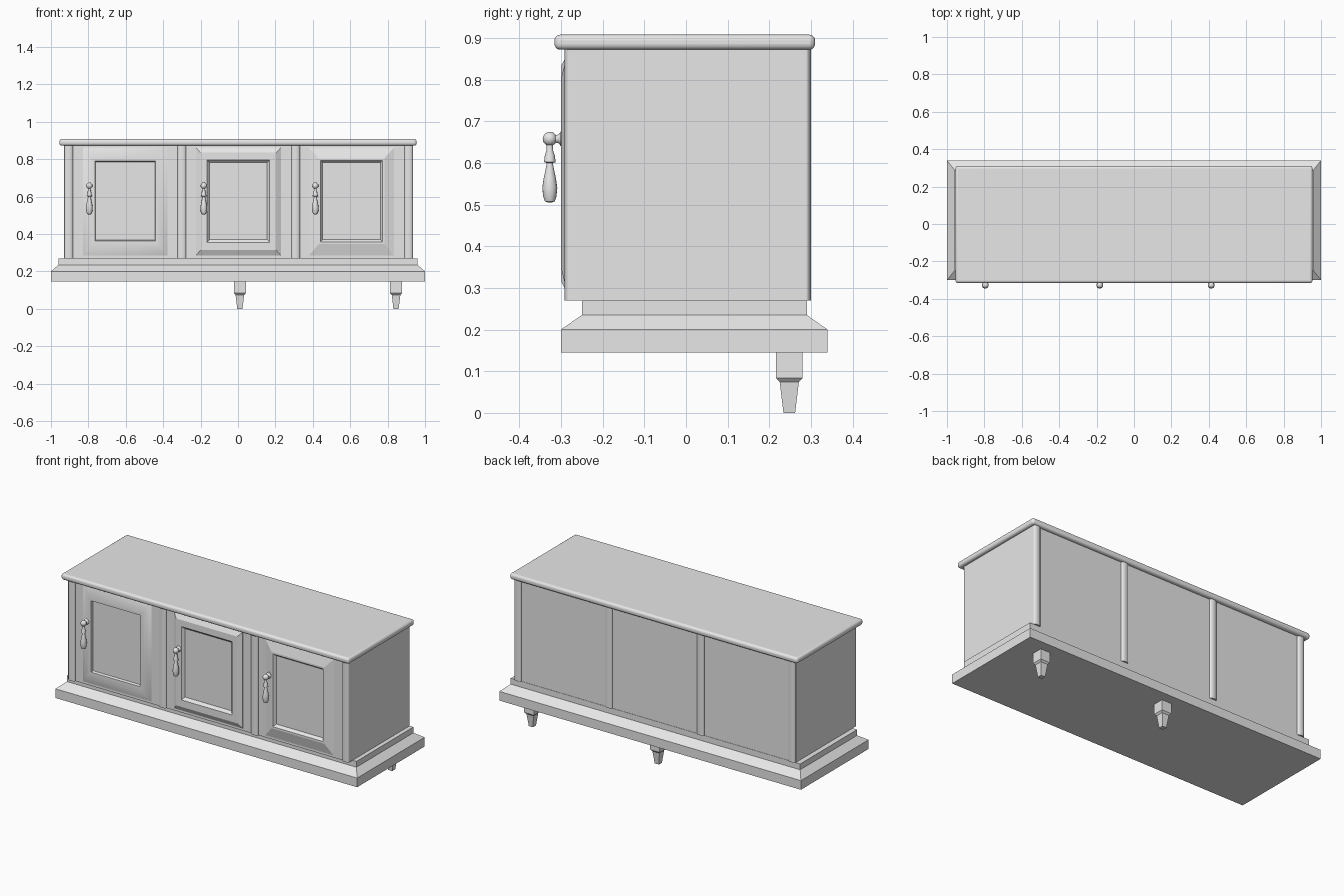
import bpy, bmesh, math
from mathutils import Matrix, Vector

cube = bpy.data.objects.get("Cube")
if cube:
    bpy.data.objects.remove(cube)

grey = bpy.data.materials.new("plain grey")
grey.use_nodes = True
grey.diffuse_color = (0.8, 0.8, 0.8, 1)
grey.node_tree.nodes["Principled BSDF"].inputs["Base Color"].default_value = (0.8, 0.8, 0.8, 1)


def finish(name, bm, smooth=None):
    """Turn a bmesh into a named object, optionally smooth below an angle."""
    bmesh.ops.recalc_face_normals(bm, faces=bm.faces)
    mesh = bpy.data.meshes.new(name)
    bm.to_mesh(mesh)
    bm.free()
    mesh.materials.append(grey)
    obj = bpy.data.objects.new(name, mesh)
    bpy.context.collection.objects.link(obj)
    if smooth:
        bpy.ops.object.select_all(action="DESELECT")
        obj.select_set(True)
        bpy.context.view_layer.objects.active = obj
        bpy.ops.object.shade_smooth_by_angle(angle=math.radians(smooth))
    return obj


def skin(bm, rings, cap_start=True, cap_end=True):
    """Join a list of closed rings of points with quads."""
    rows = [[bm.verts.new(p) for p in ring] for ring in rings]
    n = len(rows[0])
    for a, b in zip(rows, rows[1:]):
        for i in range(n):
            j = (i + 1) % n
            bm.faces.new((a[i], a[j], b[j], b[i]))
    if cap_start:
        bm.faces.new(rows[0])
    if cap_end:
        bm.faces.new(rows[-1])


def rect(x0, x1, y0, y1, z):
    return [(x0, y0, z), (x1, y0, z), (x1, y1, z), (x0, y1, z)]


def stack(name, levels):
    """Rectangular sections stacked upward: (x0, x1, y0, y1, z)."""
    bm = bmesh.new()
    skin(bm, [rect(*lv) for lv in levels])
    return finish(name, bm)


def lathe(bm, profile, centre, axis="Z", sides=16):
    """Revolve (radius, height) pairs around an axis through centre."""
    rings = []
    for r, h in profile:
        ring = []
        for i in range(sides):
            a = math.tau * i / sides
            c, s = r * math.cos(a), r * math.sin(a)
            offset = Vector((c, s, h)) if axis == "Z" else Vector((c, h, s))
            ring.append(Vector(centre) + offset)
        rings.append(ring)
    skin(bm, rings)


# Plinth with a sloped shoulder and a set-back upper step
stack("plinth", [
    (-1, 1, -0.30, 0.34, 0.145),
    (-1, 1, -0.30, 0.34, 0.20),
    (-0.96, 0.96, -0.25, 0.29, 0.235),
    (-0.96, 0.96, -0.25, 0.29, 0.27),
])

# Cabinet body
stack("cabinet_body", [
    (-0.93, 0.935, -0.28, 0.288, 0.27),
    (-0.93, 0.935, -0.28, 0.288, 0.88),
])

# Top board with a rounded edge
top = stack("top_board", [
    (-0.955, 0.955, -0.316, 0.31, 0.872),
    (-0.955, 0.955, -0.316, 0.31, 0.908),
])
bevel = top.modifiers.new("rounded edge", "BEVEL")
bevel.width = 0.014
bevel.segments = 4
bpy.context.view_layer.objects.active = top
top.select_set(True)
bpy.ops.object.shade_smooth_by_angle(angle=math.radians(35))

# Half-round pilasters on the front and back
for side, y in (("front", -0.28), ("back", 0.288)):
    for i, x in enumerate((-0.905, -0.30, 0.308, 0.912)):
        bm = bmesh.new()
        bmesh.ops.create_cone(bm, cap_ends=True, segments=20, radius1=1, radius2=1, depth=1)
        bmesh.ops.transform(bm, verts=bm.verts, matrix=Matrix.Translation((x, y, 0.573))
                            @ Matrix.Diagonal((0.023, 0.012, 0.606, 1)))
        finish(f"{side}_pilaster_{i + 1}", bm, 40)


# Doors: a moulded frame of concentric rectangles around a sunken panel
def door(name, centre, moulding, smooth=None):
    rings = []
    for t, y in moulding:
        w = 0.227 - 0.065 * t
        z0, z1 = 0.285 + 0.077 * t, 0.862 - 0.072 * t
        rings.append([(centre - w, y, z0), (centre + w, y, z0),
                      (centre + w, y, z1), (centre - w, y, z1)])
    bm = bmesh.new()
    skin(bm, rings)
    finish(name, bm, smooth)


door("right_door", -0.603, [(0, -0.275), (0, -0.284), (0.2, -0.291), (0.5, -0.297),
                            (0.8, -0.30), (1, -0.299), (1.06, -0.285)], 40)
door("middle_door", 0.002, [(0, -0.275), (0, -0.284), (0.38, -0.299), (0.92, -0.299),
                            (1.12, -0.284)])
door("left_door", 0.607, [(0, -0.275), (0, -0.284), (0.8, -0.30), (0.95, -0.30),
                          (1.12, -0.284)])

# Drop handles: a knob on a flared neck with a turned pendant
pendant = [(0.004, 0.505), (0.012, 0.508), (0.016, 0.52), (0.018, 0.54), (0.015, 0.562),
           (0.010, 0.585), (0.007, 0.6), (0.014, 0.602), (0.012, 0.618), (0.008, 0.63),
           (0.007, 0.65)]
neck = [(0.017, -0.284), (0.017, -0.301), (0.010, -0.306), (0.008, -0.325)]
for label, x in (("right", -0.795), ("middle", -0.183), ("left", 0.413)):
    bm = bmesh.new()
    lathe(bm, pendant, (x, -0.327, 0))
    lathe(bm, neck, (x, 0, 0.658), axis="Y")
    bmesh.ops.create_uvsphere(bm, u_segments=16, v_segments=10, radius=0.017,
                              matrix=Matrix.Translation((x, -0.327, 0.658)))
    finish(f"{label}_handle", bm, 50)

# Feet: square block, chamfer and tapered tip
for label, x in (("middle", 0.01), ("left", 0.845)):
    levels = []
    for half, z in ((0.014, 0), (0.023, 0.074), (0.032, 0.084), (0.032, 0.15)):
        levels.append((x - half, x + half, 0.248 - half, 0.248 + half, z))
    stack(f"{label}_back_foot", levels)
